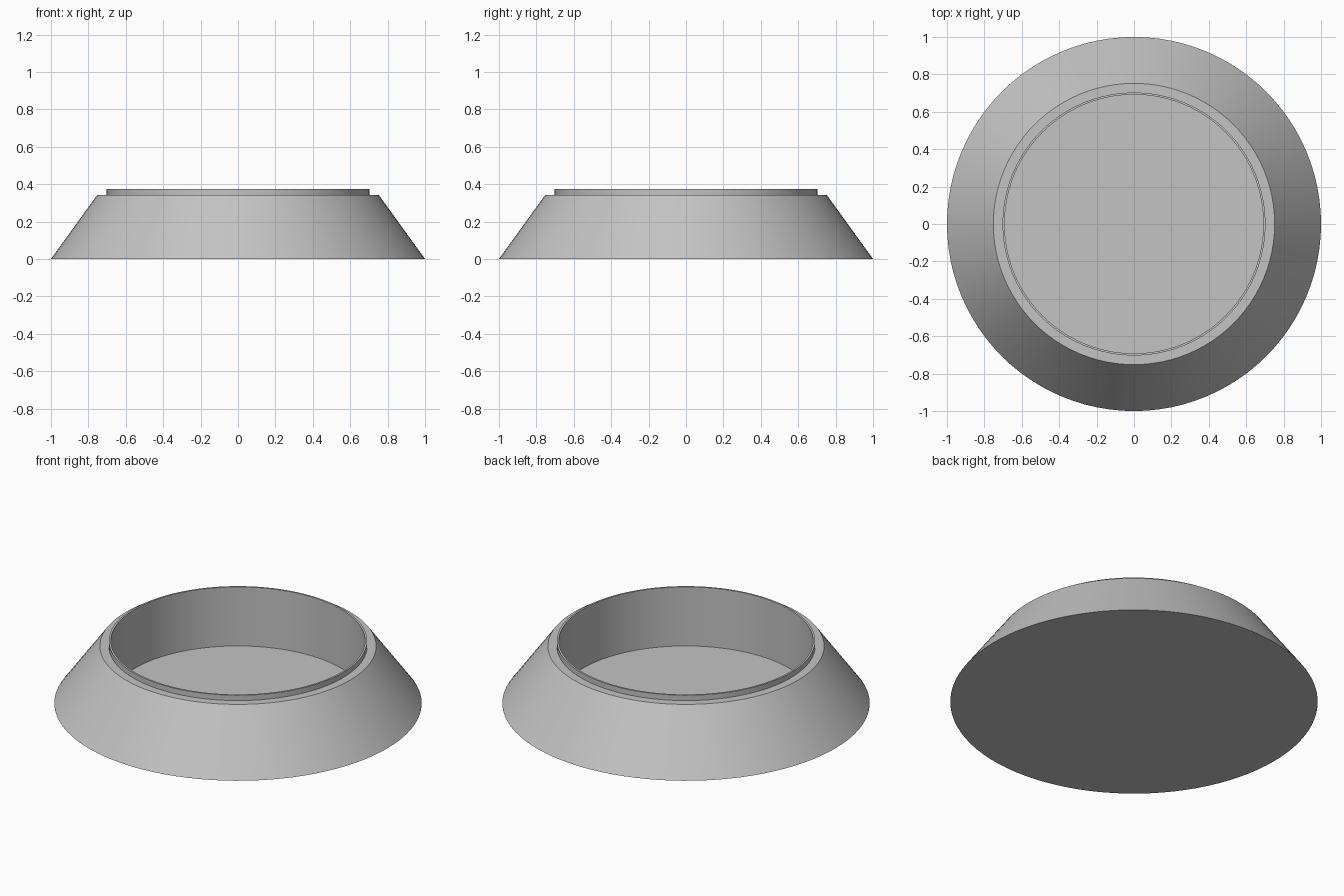
import bpy, bmesh
from math import tau
from mathutils import Matrix, Vector

cube = bpy.data.objects.get("Cube")
if cube:
    bpy.data.objects.remove(cube, do_unlink=True)

# Single plain grey material
grey = bpy.data.materials.new("plain_grey")
grey.use_nodes = True
colour = (0.55, 0.55, 0.55, 1)
grey.diffuse_color = colour
grey.node_tree.nodes["Principled BSDF"].inputs["Base Color"].default_value = colour


def lathe(name, profile, steps=96):
    """Revolve a (radius, height) profile around the z axis."""
    bm = bmesh.new()
    verts = [bm.verts.new((r, 0, z)) for r, z in profile]
    edges = [bm.edges.new(pair) for pair in zip(verts, verts[1:])]
    bmesh.ops.spin(bm, geom=verts + edges, cent=(0, 0, 0), axis=(0, 0, 1),
                   angle=tau, steps=steps, use_duplicate=False)
    bmesh.ops.remove_doubles(bm, verts=bm.verts, dist=0.0005)
    bmesh.ops.recalc_face_normals(bm, faces=bm.faces)
    mesh = bpy.data.meshes.new(name)
    bm.to_mesh(mesh)
    bm.free()
    mesh.materials.append(grey)
    obj = bpy.data.objects.new(name, mesh)
    bpy.context.collection.objects.link(obj)
    bpy.context.view_layer.objects.active = obj
    obj.select_set(True)
    bpy.ops.object.shade_smooth_by_angle(angle=0.5)
    obj.select_set(False)
    return obj


# Sloped outer wall, shoulder, raised thin lip, straight bore and closed floor
lathe("tapered_dish", [
    (0, 0), (1, 0),
    (0.752, 0.343), (0.703, 0.343),
    (0.703, 0.375), (0.692, 0.375),
    (0.692, 0.021), (0, 0.021),
])
